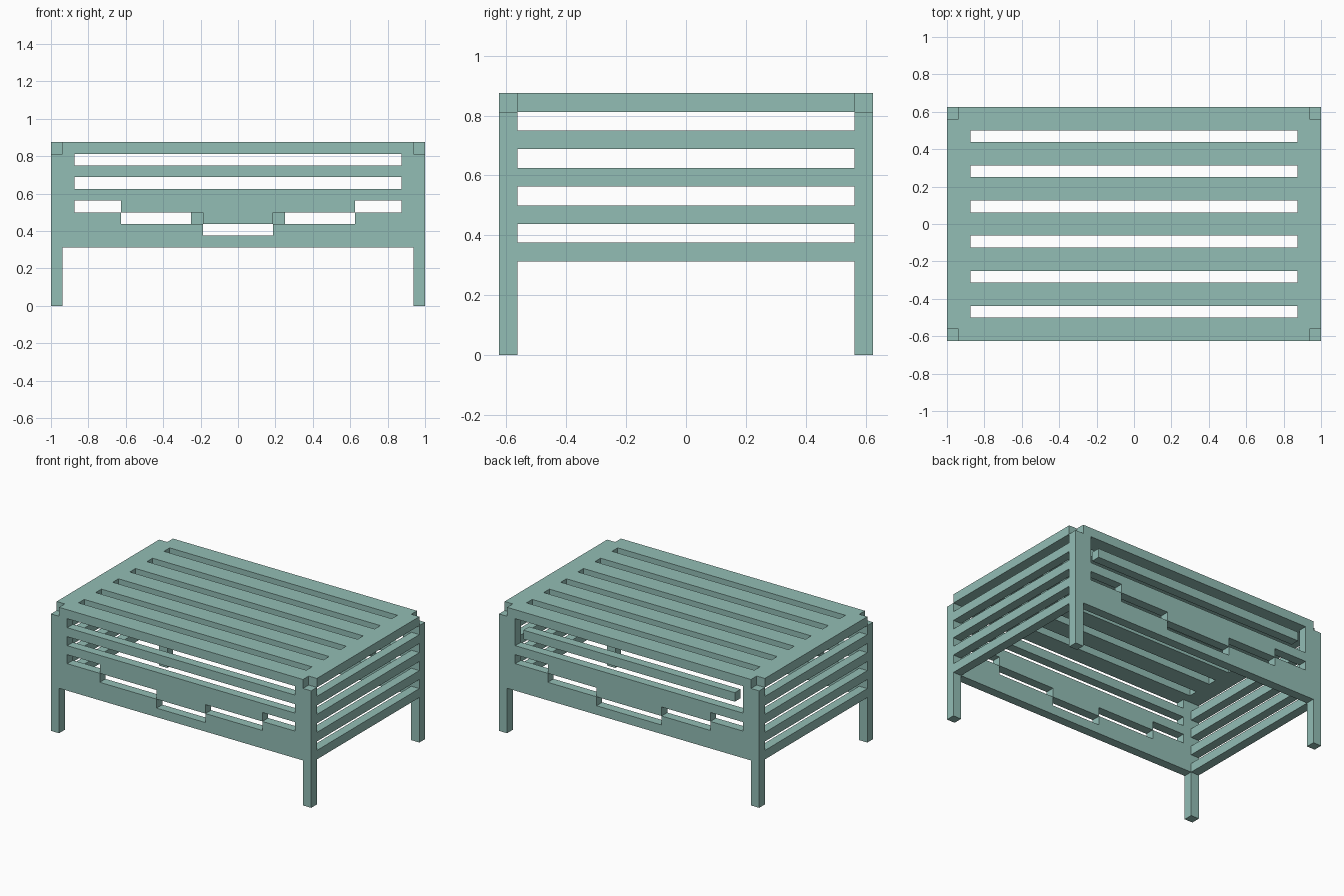
import bpy
import bmesh
from mathutils import Matrix

if "Cube" in bpy.data.objects:
    bpy.data.objects.remove(bpy.data.objects["Cube"], do_unlink=True)

U = 1 / 16  # board thickness; all sizes below are in board thicknesses

# Painted wood
COLOUR = (0.29, 0.51, 0.46, 1)
paint = bpy.data.materials.new("sage_green_paint")
paint.use_nodes = True
paint.diffuse_color = COLOUR
paint.node_tree.nodes["Principled BSDF"].inputs["Base Color"].default_value = COLOUR


def add_object(name, bm):
    mesh = bpy.data.meshes.new(name)
    bm.to_mesh(mesh)
    bm.free()
    mesh.materials.append(paint)
    obj = bpy.data.objects.new(name, mesh)
    bpy.context.collection.objects.link(obj)
    return obj


def bar(name, lo, hi):
    """Square-edged bar between two corners."""
    bm = bmesh.new()
    size = [(b - a) * U for a, b in zip(lo, hi)]
    centre = [(a + b) / 2 * U for a, b in zip(lo, hi)]
    bmesh.ops.create_cube(bm, size=1, matrix=Matrix.Translation(centre) @ Matrix.Diagonal((*size, 1)))
    return add_object(name, bm)


def cut_board(name, outer, holes, place):
    """Board of one thickness with rectangular holes (u0, u1, v0, v1)."""
    rects = [outer] + holes
    us = sorted({u for r in rects for u in r[:2]})
    vs = sorted({v for r in rects for v in r[2:]})
    bm = bmesh.new()
    grid = {(u, v): bm.verts.new([c * U for c in place(u, v)]) for u in us for v in vs}
    for u0, u1 in zip(us, us[1:]):
        for v0, v1 in zip(vs, vs[1:]):
            u, v = (u0 + u1) / 2, (v0 + v1) / 2
            if not any(h[0] < u < h[1] and h[2] < v < h[3] for h in holes):
                bm.faces.new([grid[p] for p in ((u0, v0), (u1, v0), (u1, v1), (u0, v1))])
    bmesh.ops.delete(bm, geom=[v for v in bm.verts if not v.link_faces], context='VERTS')
    obj = add_object(name, bm)
    solid = obj.modifiers.new("thickness", 'SOLIDIFY')
    solid.thickness = U
    solid.offset = 0
    return obj


def end_holes(middle):
    """Leg opening and stepped slot; middle is half the lowest step's width."""
    holes = [(-15, 15, 0, 5), (-middle, middle, 6, 7)]
    for s in (-1, 1):
        for a, b, z in ((middle, 10, 7), (10, 14, 8)):
            holes.append((*sorted((s * a, s * b)), z, z + 1))
    return holes


# Slatted table top with notched corners
slots = [(-14, 14, y, y + 1) for y in (-8, -5, -2, 1, 4, 7)]
notches = [(x, x + 1, y, y + 1) for x in (-16, 15) for y in (-10, 9)]
cut_board("table_top", (-16, 16, -10, 10), slots + notches, lambda u, v: (u, v, 13.5))

# Front panel with its two legs
cut_board("front_panel_and_legs", (-16, 16, 0, 13),
          end_holes(3) + [(-14, 14, 10, 11), (-14, 14, 12, 13)],
          lambda u, v: (u, -9.5, v))

# Back panel with its two legs, and the loose bar in its wide opening
cut_board("back_panel_and_legs", (-16, 16, 0, 13),
          end_holes(4) + [(-14, 14, 10, 13)],
          lambda u, v: (u, 9.5, v))
bar("back_bar", (-13, 9, 11), (13, 10, 12))

# Side rails between the legs
for side, x in (("right", -16), ("left", 15)):
    for i, z in enumerate((5, 7, 9, 11)):
        bar(f"{side}_side_rail_{i + 1}", (x, -9, z), (x + 1, 9, z + 1))
